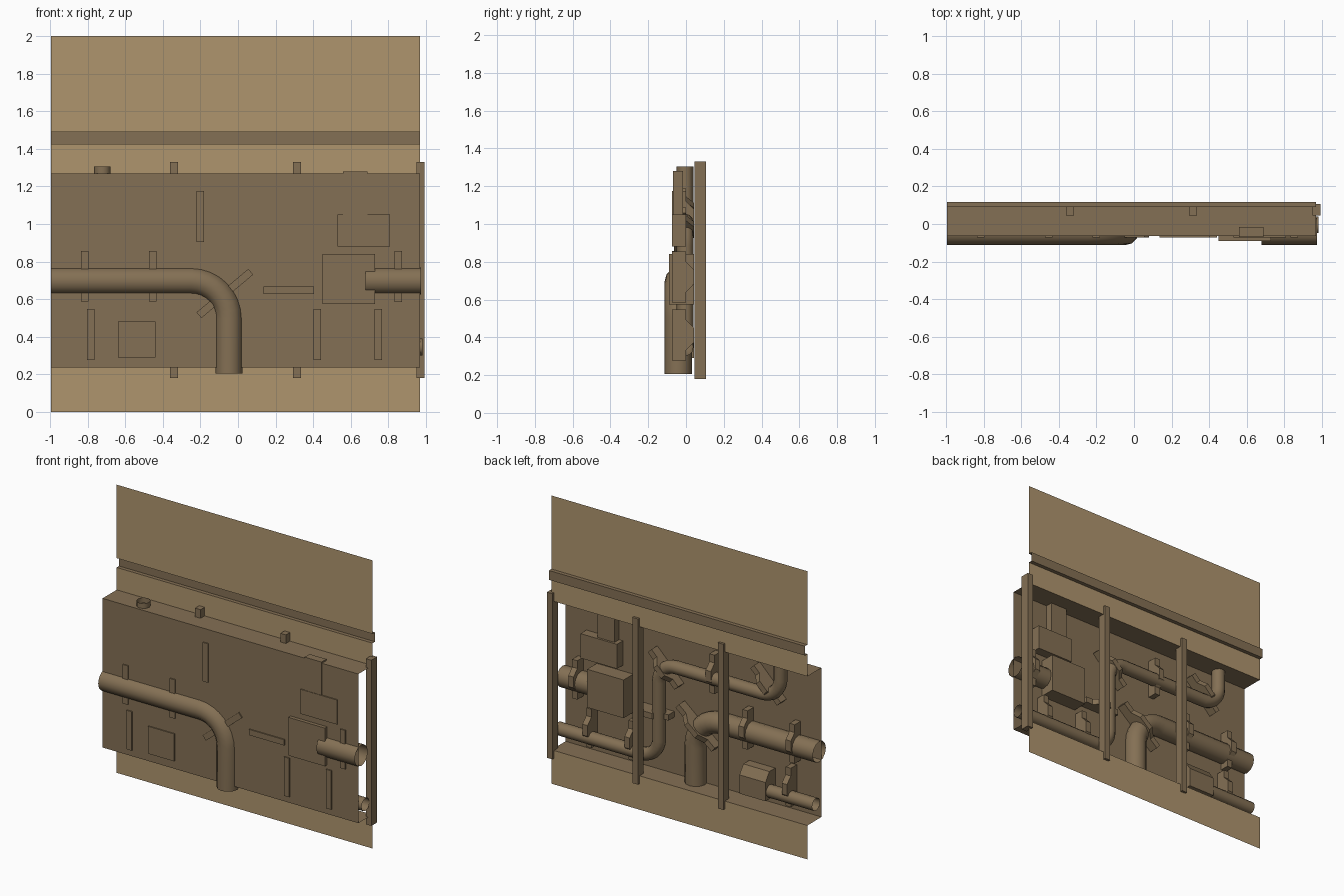
import bpy, bmesh, math
from mathutils import Matrix, Vector

if "Cube" in bpy.data.objects:
    bpy.data.objects.remove(bpy.data.objects["Cube"])


def material(name, rgb):
    m = bpy.data.materials.new(name)
    m.diffuse_color = (*rgb, 1)
    m.use_nodes = True
    m.node_tree.nodes["Principled BSDF"].inputs["Base Color"].default_value = m.diffuse_color
    return m


TAN = material("light tan", (0.43, 0.30, 0.155))
BROWN = material("dull brown", (0.231, 0.162, 0.089))
LEFT, RIGHT = -0.995, 0.97
WALL = -0.065


def new_object(name, bm, *mats):
    me = bpy.data.meshes.new(name)
    bm.to_mesh(me)
    bm.free()
    for m in mats:
        me.materials.append(m)
    ob = bpy.data.objects.new(name, me)
    bpy.context.collection.objects.link(ob)
    return ob


def prism(name, profile, x0, x1, matrix=None):
    """Closed (y, z) profile extruded along x."""
    bm = bmesh.new()
    f = bm.faces.new([bm.verts.new((x0, y, z)) for y, z in profile])
    ext = bmesh.ops.extrude_face_region(bm, geom=[f])["geom"]
    verts = [v for v in ext if isinstance(v, bmesh.types.BMVert)]
    bmesh.ops.translate(bm, vec=(x1 - x0, 0, 0), verts=verts)
    bmesh.ops.recalc_face_normals(bm, faces=bm.faces)
    if matrix:
        bm.transform(matrix)
    return new_object(name, bm, BROWN)


def box(name, x0, x1, y0, y1, z0, z1):
    return prism(name, [(y0, z0), (y1, z0), (y1, z1), (y0, z1)], x0, x1)


def strap(name, x, z, turn=0, half=0.135, back=-0.073):
    """Humped clamp across a pipe, turned about y."""
    side = [(0.0, half), (0.0, half * 0.6), (0.042, half * 0.28)]
    profile = [(back, half)] + side + [(y, -h) for y, h in reversed(side)] + [(back, -half)]
    m = Matrix.Translation((x, 0, z)) @ Matrix.Rotation(math.radians(turn), 4, 'Y')
    return prism(name, profile, -0.02, 0.02, m)


def pipe(name, corners, radius, bend=0.15):
    """Open tube along (x, y, z) corners with rounded bends."""
    pts = [Vector(c) for c in corners]
    path = [pts[0]]
    for a, p, b in zip(pts, pts[1:], pts[2:]):
        u, v = (a - p).normalized(), (b - p).normalized()
        centre = p + (u + v) * bend
        for i in range(9):
            t = i / 8 * math.pi / 2
            path.append(centre - v * bend * math.cos(t) - u * bend * math.sin(t))
    path.append(pts[-1])
    cu = bpy.data.curves.new(name, 'CURVE')
    cu.dimensions = '3D'
    cu.bevel_depth = radius
    cu.bevel_resolution = 4
    sp = cu.splines.new('POLY')
    sp.points.add(len(path) - 1)
    for q, p in zip(sp.points, path):
        q.co = (*p, 1)
    sp.use_smooth = True
    cu.materials.append(BROWN)
    ob = bpy.data.objects.new(name, cu)
    bpy.context.collection.objects.link(ob)


# Thin wall sheet: lower strip, recess, moulding ridge, upper panel
section = [(0.09, 0), (0.09, 0.235), (WALL, 0.235), (WALL, 1.27), (0.09, 1.27),
           (0.09, 1.425), (0.117, 1.425), (0.117, 1.49), (0.09, 1.49), (0.09, 2)]
bm = bmesh.new()
rows = [[bm.verts.new((x, y, z)) for x in (LEFT, RIGHT)] for y, z in section]
for i, (a, b) in enumerate(zip(rows, rows[1:])):
    f = bm.faces.new((a[1], a[0], b[0], b[1]))
    f.material_index = 0 if i in (0, 4, 8) else 1
new_object("wall_panel", bm, TAN, BROWN)

# Upright bars in front of the recess
for i, x in enumerate((-0.34, 0.315, 0.972)):
    box(f"upright_bar_{i}", x - 0.021, x + 0.021, 0.045, 0.107, 0.18, 1.33)

# Pipes
pipe("large_pipe", [(LEFT, -0.041, 0.697), (-0.048, -0.041, 0.697), (-0.048, -0.041, 0.205)], 0.072, 0.2)
pipe("large_pipe_stub", [(0.68, -0.041, 0.697), (0.975, -0.041, 0.697)], 0.072)
pipe("small_pipe_left", [(LEFT, -0.005, 0.345), (-0.5, -0.005, 0.345)], 0.043)
pipe("small_pipe_winding", [(0.983, -0.005, 0.345), (0.21, -0.005, 0.345), (0.21, -0.005, 1.01),
                            (-0.722, -0.005, 1.01), (-0.722, -0.005, 1.305)], 0.044, 0.13)

# Pipe straps
upright = [(-0.815, 0.722), (-0.454, 0.722), (-0.2, 1.04), (-0.785, 0.412),
           (0.423, 0.412), (0.746, 0.412), (0.854, 0.72)]
for i, (x, z) in enumerate(upright):
    strap(f"pipe_strap_{i}", x, z)
strap("riser_strap", 0.27, 0.646, 90)
strap("bend_strap_left", -0.61, 1.07, 45, 0.145, -0.064)
strap("bend_strap_right", 0.177, 0.97, 45, 0.145, -0.064)
strap("large_bend_strap", -0.07, 0.63, 50, 0.18)

# Equipment boxes and duct
box("junction_box", 0.45, 0.73, -0.09, 0.042, 0.575, 0.84)
box("upper_box", 0.53, 0.81, -0.073, 0.0, 0.88, 1.05)
box("duct", 0.56, 0.69, -0.07, -0.015, 1.05, 1.28)
prism("wedge_box", [(-0.073, 0.29), (0.042, 0.29), (0.042, 0.42), (0.0, 0.48), (-0.073, 0.48)], -0.64, -0.44)
